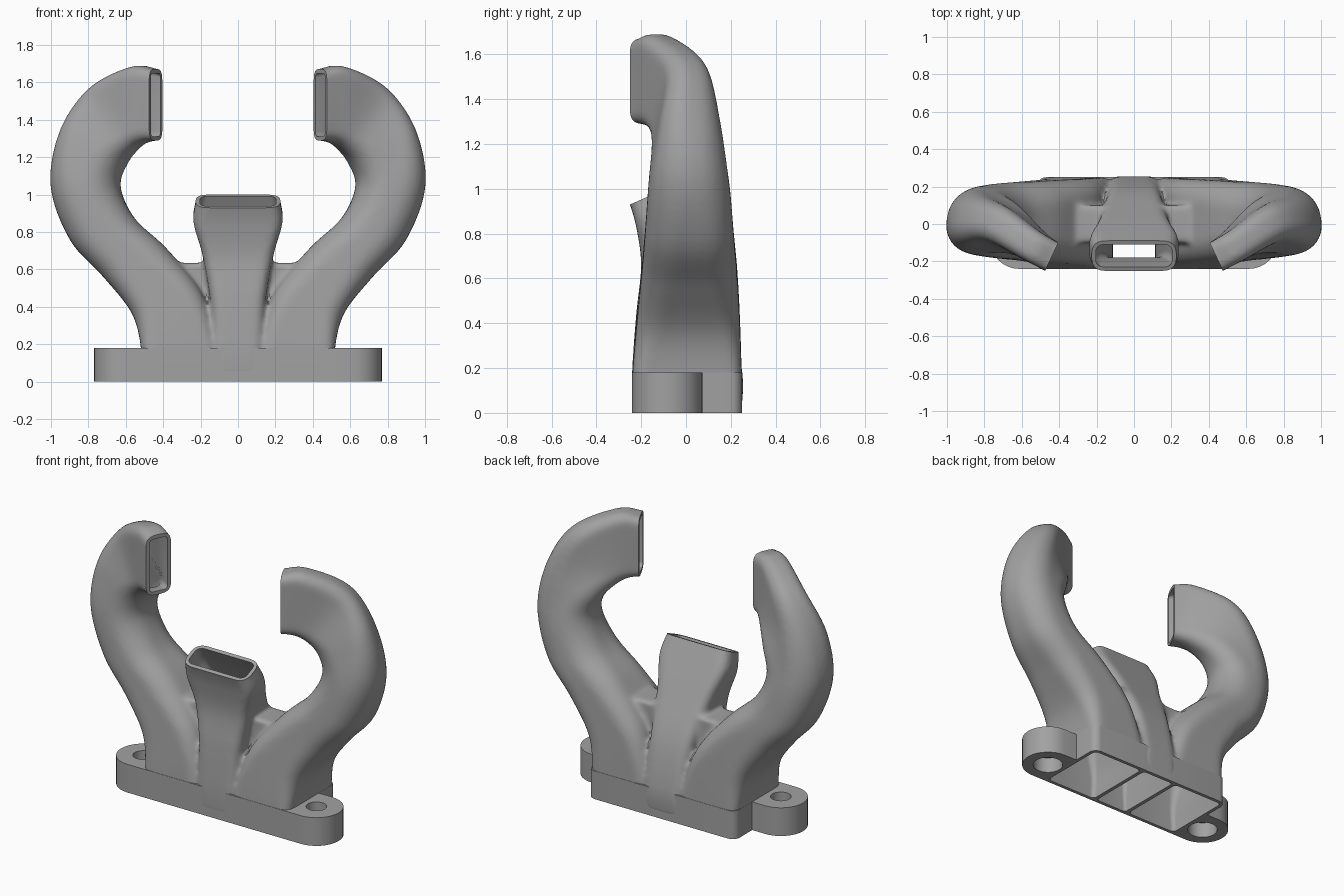
import bpy, bmesh, math
from mathutils import Vector

WALL = 0.022
if "Cube" in bpy.data.objects:
    bpy.data.objects.remove(bpy.data.objects["Cube"], do_unlink=True)

grey = bpy.data.materials.new("plain grey")
grey.use_nodes = True
grey.diffuse_color = (0.36, 0.36, 0.36, 1)
grey.node_tree.nodes["Principled BSDF"].inputs["Base Color"].default_value = grey.diffuse_color


def new_object(name, bm):
    bmesh.ops.recalc_face_normals(bm, faces=bm.faces)
    mesh = bpy.data.meshes.new(name)
    bm.to_mesh(mesh)
    bm.free()
    ob = bpy.data.objects.new(name, mesh)
    bpy.context.collection.objects.link(ob)
    return ob


def ring(station, grow=0.0):
    """Rounded rectangle spanning inner point p to outer point q, half depth w."""
    p, q, w, r = station
    centre, u = (p + q) / 2, (q - p) / 2
    hu, hw = u.length + grow, w.length + grow
    r = min(max(r + grow, 0.015), hu * 0.98, hw * 0.98)
    points = []
    for k, (su, sw) in enumerate([(1, 1), (-1, 1), (-1, -1), (1, -1)]):
        for i in range(7):
            a = math.pi / 2 * (k + i / 6)
            points.append(centre + u.normalized() * (su * (hu - r) + r * math.cos(a))
                          + w.normalized() * (sw * (hw - r) + r * math.sin(a)))
    return points


def smooth_path(stations, steps=6):
    """Catmull-Rom interpolation through the stations."""
    out = []
    for i in range(len(stations) - 1):
        four = [stations[max(0, min(len(stations) - 1, i + k))] for k in (-1, 0, 1, 2)]
        for s in range(steps):
            t = s / steps
            out.append(tuple(b + (c - a) * (t / 2) + (a * 2 - b * 5 + c * 4 - d) * (t * t / 2)
                             + (b * 3 - a - c * 3 + d) * (t ** 3 / 2)
                             for a, b, c, d in zip(*four)))
    return out + [stations[-1]]


def shifted(station, offset):
    return (station[0] + offset, station[1] + offset, station[2], station[3])


def loft(name, stations, grow=0.0):
    bm = bmesh.new()
    rings = [[bm.verts.new(v) for v in ring(s, grow)] for s in stations]
    n = len(rings[0])
    for a, b in zip(rings, rings[1:]):
        for i in range(n):
            bm.faces.new((a[i], a[(i + 1) % n], b[(i + 1) % n], b[i]))
    bm.faces.new(rings[0])
    bm.faces.new(rings[-1])
    return new_object(name, bm)


def prism(name, outline, z0, z1):
    bm = bmesh.new()
    face = bm.faces.new([bm.verts.new((x, y, z0)) for x, y in outline])
    top = bmesh.ops.extrude_face_region(bm, geom=[face])["geom"]
    bmesh.ops.translate(bm, vec=(0, 0, z1 - z0), verts=[v for v in top if isinstance(v, bmesh.types.BMVert)])
    return new_object(name, bm)


def arc(cx, cy, r, a0, a1, n=16):
    return [(cx + r * math.cos(math.radians(a0 + (a1 - a0) * i / n)),
             cy + r * math.sin(math.radians(a0 + (a1 - a0) * i / n))) for i in range(n + 1)]


def apply(ob, kind, **settings):
    bpy.context.view_layer.objects.active = ob
    mod = ob.modifiers.new(kind, kind)
    for key, value in settings.items():
        setattr(mod, key, value)
    bpy.ops.object.modifier_apply(modifier=mod.name)


def combine(ob, other, operation):
    apply(ob, "BOOLEAN", object=other, operation=operation, solver="MANIFOLD")


# Side duct: inner x, y, z, outer x, y, z, half depth, tilt, corner radius
SIDE = [
    (.115, .005, .03, .52, .005, .03, .245, 0, .05),
    (.115, .005, .19, .52, .005, .19, .243, 0, .06),
    (.19, .01, .47, .57, .01, .37, .23, 0, .10),
    (.38, .015, .71, .72, .015, .56, .213, 0, .13),
    (.55, .01, .87, .90, .02, .76, .197, 0, .15),
    (.63, -.005, 1.04, 1.0, .03, 1.05, .178, 8, .16),
    (.60, -.04, 1.17, .94, .04, 1.34, .145, 20, .12),
    (.54, -.10, 1.25, .78, .025, 1.57, .105, 29, .08),
    (.49, -.14, 1.28, .56, -.11, 1.685, .087, 28, .06),
    (.44, -.175, 1.29, .44, -.175, 1.67, .083, 25, .045),
]
# Centre duct: front y, z, back y, z, half width, corner radius
CENTRE = [
    (-.24, .03, .25, .03, .135, .04),
    (-.24, .19, .25, .19, .135, .05),
    (-.222, .44, .185, .46, .15, .06),
    (-.2, .66, .06, .72, .19, .06),
    (-.222, .83, -.03, .89, .238, .06),
    (-.25, .93, -.09, 1.0, .225, .06),
]


def side_stations(s):
    out = []
    for ix, iy, iz, ox, oy, oz, hd, tilt, r in SIDE:
        t = math.radians(tilt)
        out.append((Vector((s * ix, iy, iz)), Vector((s * ox, oy, oz)),
                    Vector((-s * math.sin(t), math.cos(t), 0)) * hd, r))
    return out


centre_stations = [(Vector((0, fy, fz)), Vector((0, by, bz)), Vector((hw, 0, 0)), r)
                   for fy, fz, by, bz, hw, r in CENTRE]

# Outer skins, their hollow cores and the blocks that trim the outlets flat
shells, cores, trims = [], [], []
for stations in (centre_stations, side_stations(1), side_stations(-1)):
    path = smooth_path(stations)
    p, q, w, r = path[-1]
    out = (q - p).cross(w).normalized()
    if out.dot(p - path[-2][0] + q - path[-2][1]) < 0:
        out = -out
    end = shifted(path[-1], out * 0.06)
    shells.append(loft("duct_shell", path + [end]))
    cores.append(loft("duct_core", [shifted(path[0], Vector((0, 0, -.1)))] + path + [end], -WALL))
    trims.append(loft("outlet_trim", [path[-1], shifted(path[-1], out * 0.12)], 0.05))

# Webs filling the crotch between the centre and side ducts
for s in (1, -1):
    shells.append(prism("web", [(s * .15, -.1), (s * .33, -.1), (s * .33, .1), (s * .15, .1)], .2, .635))

ducts = shells[0]
ducts.name = "ducts"
for shell in shells[1:]:
    combine(ducts, shell, "UNION")
apply(ducts, "REMESH", mode="VOXEL", voxel_size=0.0125)
apply(ducts, "SMOOTH", factor=0.5, iterations=14)
for cutter in trims + cores:
    combine(ducts, cutter, "DIFFERENCE")

# Mounting base: block plus a flange with two rounded ears
base = prism("mounting_base", arc(.47, .2, .05, 0, 90, 6) + arc(-.47, .2, .05, 90, 180, 6)
             + [(-.52, -.24), (.52, -.24)], 0, .18)
flange = prism("flange", arc(.613, -.083, .157, -90, 90) + arc(-.613, -.083, .157, 90, 270), 0, .18)
combine(base, flange, "UNION")
holes = []
for s in (1, -1):
    for radius, z0, z1 in ((.06, -.1, .3), (.09, -.1, .1)):
        holes.append(prism("screw_hole", arc(s * .613, -.083, radius, 0, 348.75, 31), z0, z1))
for cutter in cores + holes:
    combine(base, cutter, "DIFFERENCE")

for helper in shells[1:] + cores + trims + holes + [flange]:
    bpy.data.objects.remove(helper, do_unlink=True)

for ob in (ducts, base):
    ob.data.materials.clear()
    ob.data.materials.append(grey)
    bpy.ops.object.select_all(action="DESELECT")
    ob.select_set(True)
    bpy.context.view_layer.objects.active = ob
    bpy.ops.object.shade_smooth_by_angle(angle=math.radians(35))
